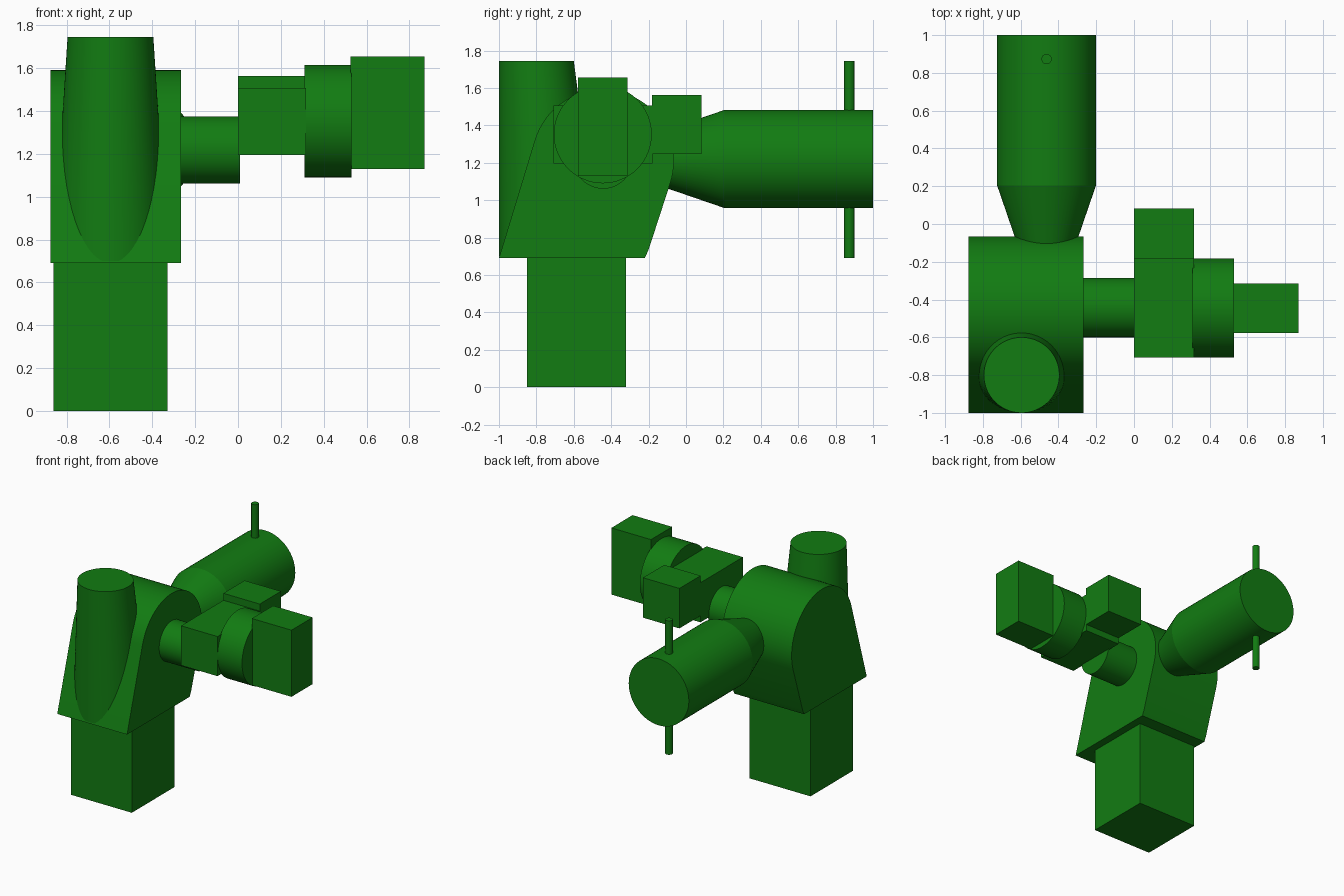
import bpy, bmesh
from math import sin, cos, pi, radians
from mathutils import Vector

if "Cube" in bpy.data.objects:
    bpy.data.objects.remove(bpy.data.objects["Cube"])

green = bpy.data.materials.new("green_paint")
green.diffuse_color = (0.006, 0.2, 0.006, 1)
green.use_nodes = True
green.node_tree.nodes["Principled BSDF"].inputs["Base Color"].default_value = green.diffuse_color


def loft(name, rings, smooth=True):
    """Skin a list of closed point rings and cap both ends."""
    bm = bmesh.new()
    vs = [[bm.verts.new(p) for p in ring] for ring in rings]
    n = len(vs[0])
    for a, b in zip(vs, vs[1:]):
        for i in range(n):
            j = (i + 1) % n
            bm.faces.new((a[i], a[j], b[j], b[i]))
    bm.faces.new(vs[0])
    bm.faces.new(vs[-1])
    bmesh.ops.recalc_face_normals(bm, faces=bm.faces)
    me = bpy.data.meshes.new(name)
    bm.to_mesh(me)
    bm.free()
    me.materials.append(green)
    ob = bpy.data.objects.new(name, me)
    bpy.context.collection.objects.link(ob)
    if smooth:
        bpy.ops.object.select_all(action='DESELECT')
        ob.select_set(True)
        bpy.context.view_layer.objects.active = ob
        bpy.ops.object.shade_smooth_by_angle(angle=radians(15))
    return ob


def ring(axis, centre, r, n=64):
    u, v = [Vector(((1, 0, 0), (0, 1, 0), (0, 0, 1))[k]) for k in range(3) if k != "xyz".index(axis)]
    return [Vector(centre) + r * (cos(2 * pi * i / n) * u + sin(2 * pi * i / n) * v) for i in range(n)]


def box(name, x, y, z):
    corners = ((0, 0), (1, 0), (1, 1), (0, 1))
    return loft(name, [[(x[i], y[j], h) for i, j in corners] for h in z], smooth=False)


# Square post
box("post", (-0.86, -0.33), (-0.85, -0.322), (0, 0.7))

# Housing: round-topped profile with sloping sides tangent to the arc
cy, cz, R = -0.445, 1.21, 0.38
a0, a1 = radians(-18.7), radians(163.1)
profile = [(-1.0, 0.69), (-0.22, 0.69), (-0.2, 0.735)]
profile += [(cy + R * cos(a0 + (a1 - a0) * i / 40), cz + R * sin(a0 + (a1 - a0) * i / 40)) for i in range(41)]
loft("housing", [[(x, y, z) for y, z in profile] for x in (-0.875, -0.267)])

# Upright tapered tube, its front edge kept vertical
loft("upright_tube", [ring("z", (-0.595, -1 + r, z), r) for r, z in ((0.268, 0.7), (0.2, 1.745))])

# Rear barrel with tapered neck, crossed by a thin rod
loft("rear_barrel", [ring("y", (-0.463, y, 1.22), r) for y, r in ((-0.2, 0.123), (0.205, 0.262), (1.0, 0.262))])
loft("cross_rod", [ring("z", (-0.463, 0.873, z), 0.027, 24) for z in (0.69, 1.745)])

# Side arm and the blocks it carries
loft("side_arm", [ring("x", (x, -0.443, 1.218), 0.157) for x in (-0.3, 0.01)])
box("arm_block", (0, 0.317), (-0.708, -0.18), (1.195, 1.507))
box("rear_block", (0, 0.317), (-0.182, 0.082), (1.247, 1.562))
loft("disc", [ring("x", (x, -0.445, 1.352), 0.262) for x in (0.31, 0.53)])
box("end_block", (0.525, 0.87), (-0.577, -0.314), (1.13, 1.655))
